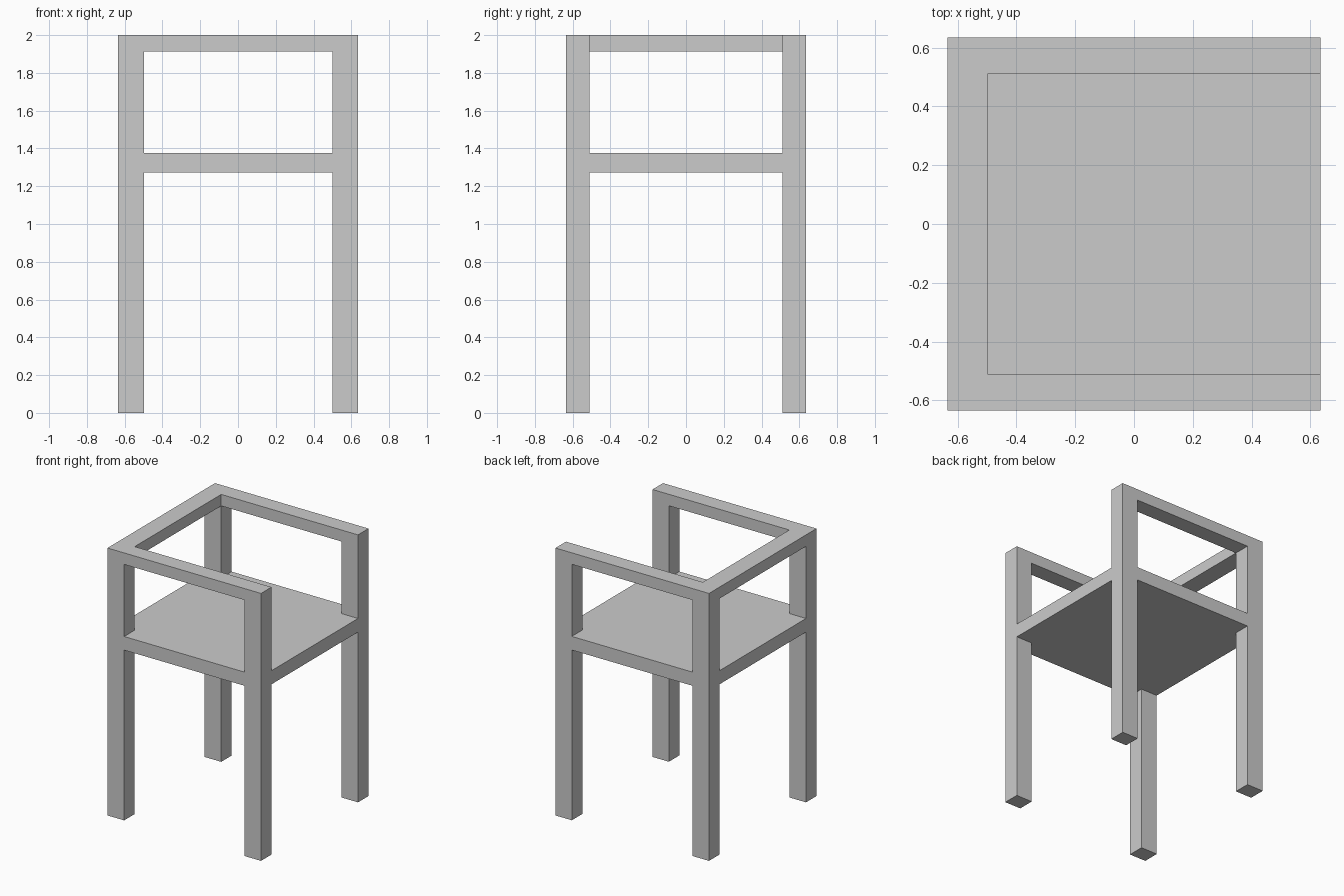
import bpy, bmesh

if "Cube" in bpy.data.objects:
    bpy.data.objects.remove(bpy.data.objects["Cube"])

XO, YO = 0.635, 0.635          # outer half width and depth
XB, XF, YI = -0.497, 0.50, 0.511   # inner faces of posts
SEAT_Z0, SEAT_Z1 = 1.273, 1.375
RAIL_Z0, TOP = 1.914, 2.0


def prism(name, pts, z0, z1):
    """Extrude a flat outline from z0 up to z1."""
    bm = bmesh.new()
    face = bm.faces.new([bm.verts.new((x, y, z0)) for x, y in pts])
    ext = bmesh.ops.extrude_face_region(bm, geom=[face])
    verts = [g for g in ext["geom"] if isinstance(g, bmesh.types.BMVert)]
    bmesh.ops.translate(bm, verts=verts, vec=(0, 0, z1 - z0))
    bmesh.ops.recalc_face_normals(bm, faces=bm.faces[:])
    mesh = bpy.data.meshes.new(name)
    bm.to_mesh(mesh)
    bm.free()
    obj = bpy.data.objects.new(name, mesh)
    bpy.context.collection.objects.link(obj)
    return obj


def box(name, x0, x1, y0, y1, z0, z1):
    return prism(name, [(x0, y0), (x1, y0), (x1, y1), (x0, y1)], z0, z1)


# Posts and armrests on both sides (the chair opens towards +x)
for side, y0, y1 in (("right", -YO, -YI), ("left", YI, YO)):
    box(f"back_leg_{side}", -XO, XB, y0, y1, 0, TOP)
    box(f"front_leg_{side}", XF, XO, y0, y1, 0, TOP)
    box(f"armrest_{side}", XB, XF, y0, y1, RAIL_Z0, TOP)

# Backrest rail between the back posts
box("backrest_rail", -XO, XB, -YI, YI, RAIL_Z0, TOP)

# Seat slab, notched around the four posts and flush with their outer faces
prism("seat", [(XB, -YO), (XF, -YO), (XF, -YI), (XO, -YI), (XO, YI), (XF, YI),
               (XF, YO), (XB, YO), (XB, YI), (-XO, YI), (-XO, -YI), (XB, -YI)],
      SEAT_Z0, SEAT_Z1)
